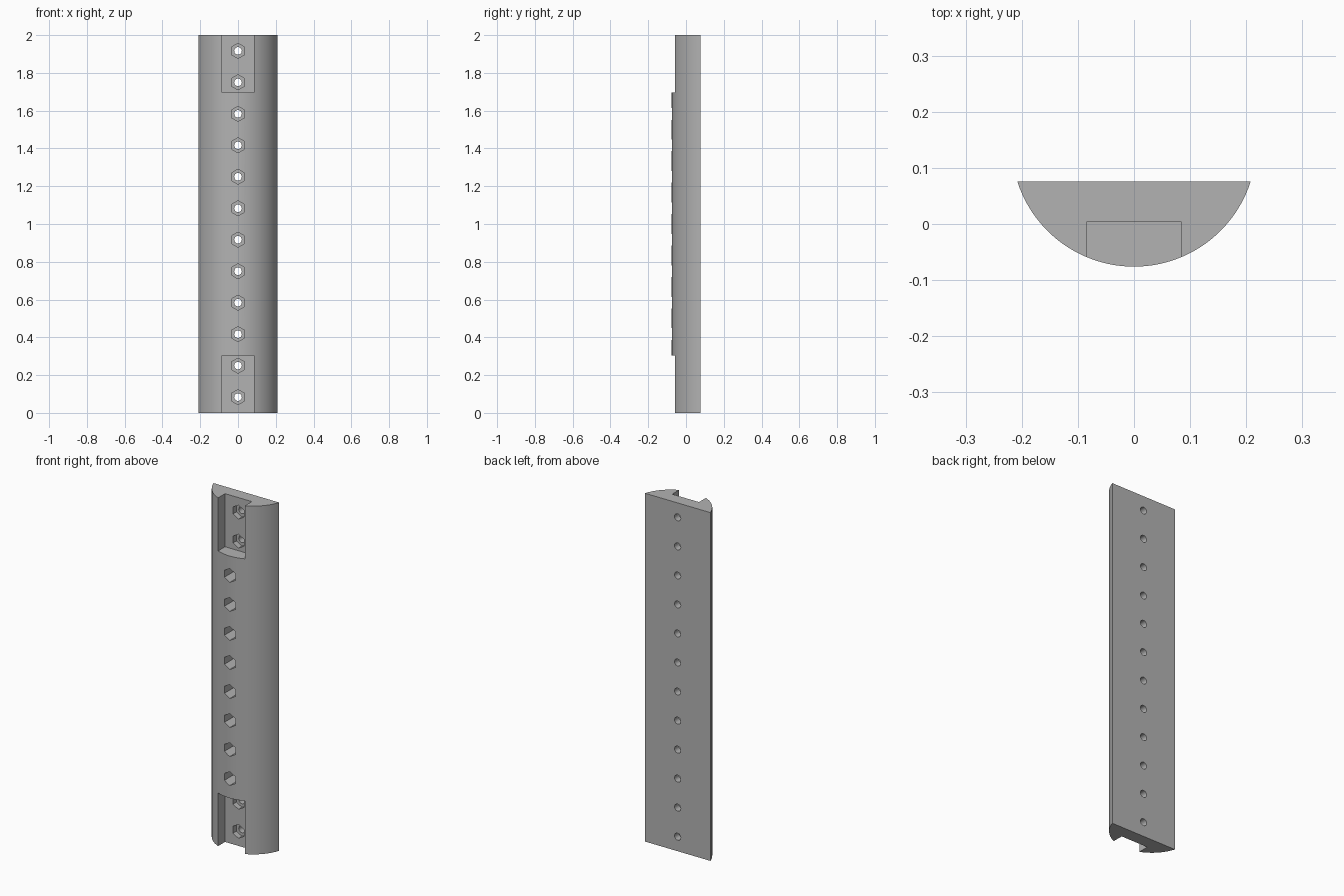
import bpy, bmesh, math
from mathutils import Matrix

cube = bpy.data.objects.get("Cube")
if cube:
    bpy.data.objects.remove(cube, do_unlink=True)

LENGTH, HALF_W, HALF_D = 2.0, 0.208, 0.076
RADIUS = (HALF_W ** 2 + (2 * HALF_D) ** 2) / (4 * HALF_D)
AXIS_Y = RADIUS - HALF_D

grey = bpy.data.materials.new("plain_grey")
grey.use_nodes = True
colour = (0.45, 0.45, 0.45, 1)
grey.diffuse_color = colour
grey.node_tree.nodes["Principled BSDF"].inputs["Base Color"].default_value = colour


def make_object(name, bm):
    bmesh.ops.recalc_face_normals(bm, faces=bm.faces)
    mesh = bpy.data.meshes.new(name)
    bm.to_mesh(mesh)
    bm.free()
    mesh.materials.append(grey)
    obj = bpy.data.objects.new(name, mesh)
    bpy.context.collection.objects.link(obj)
    return obj


def add_box(bm, x, y, z):
    size = [b - a for a, b in (x, y, z)]
    mid = [(a + b) / 2 for a, b in (x, y, z)]
    bmesh.ops.create_cube(bm, size=1, matrix=Matrix.Translation(mid) @ Matrix.Diagonal((*size, 1)))


def hole_row(name, sides, radius, y0, y1):
    """Twelve evenly spaced prisms running front to back."""
    bm = bmesh.new()
    for i in range(12):
        place = Matrix.Translation((0, (y0 + y1) / 2, LENGTH * (i + 0.5) / 12))
        bmesh.ops.create_cone(bm, cap_ends=True, segments=sides, radius1=radius, radius2=radius,
                              depth=y1 - y0, matrix=place @ Matrix.Rotation(math.pi / 2, 4, 'X'))
    return make_object(name, bm)


# Bar: circular segment with a flat back, extruded upwards
bm = bmesh.new()
spread = math.asin(HALF_W / RADIUS)
steps = 48
arc = [spread * (2 * i / steps - 1) for i in range(steps + 1)]
face = bm.faces.new([bm.verts.new((RADIUS * math.sin(a), AXIS_Y - RADIUS * math.cos(a), 0)) for a in arc])
top = bmesh.ops.extrude_face_region(bm, geom=[face])["geom"]
bmesh.ops.translate(bm, vec=(0, 0, LENGTH), verts=[v for v in top if isinstance(v, bmesh.types.BMVert)])
bar = make_object("half_round_bar", bm)

# End pockets
bm = bmesh.new()
for z in ((-0.1, 0.305), (1.695, 2.1)):
    add_box(bm, (-0.085, 0.085), (-0.2, 0.004), z)
pockets = make_object("end_pocket_cutter", bm)

# Hexagonal nut recesses and round through holes
nuts = hole_row("nut_recess_cutter", 6, 0.04, -0.2, 0.035)
bolts = hole_row("bolt_hole_cutter", 24, 0.02, -0.2, 0.2)

bpy.context.view_layer.objects.active = bar
bar.select_set(True)
for cutter in (pockets, nuts, bolts):
    cutter.hide_render = True
    mod = bar.modifiers.new(cutter.name, 'BOOLEAN')
    mod.operation, mod.solver, mod.object = 'DIFFERENCE', 'EXACT', cutter
    bpy.ops.object.modifier_apply(modifier=mod.name)
    bpy.data.objects.remove(cutter, do_unlink=True)

bpy.ops.object.select_all(action='DESELECT')
bar.select_set(True)
bpy.ops.object.shade_smooth_by_angle(angle=math.radians(30))
